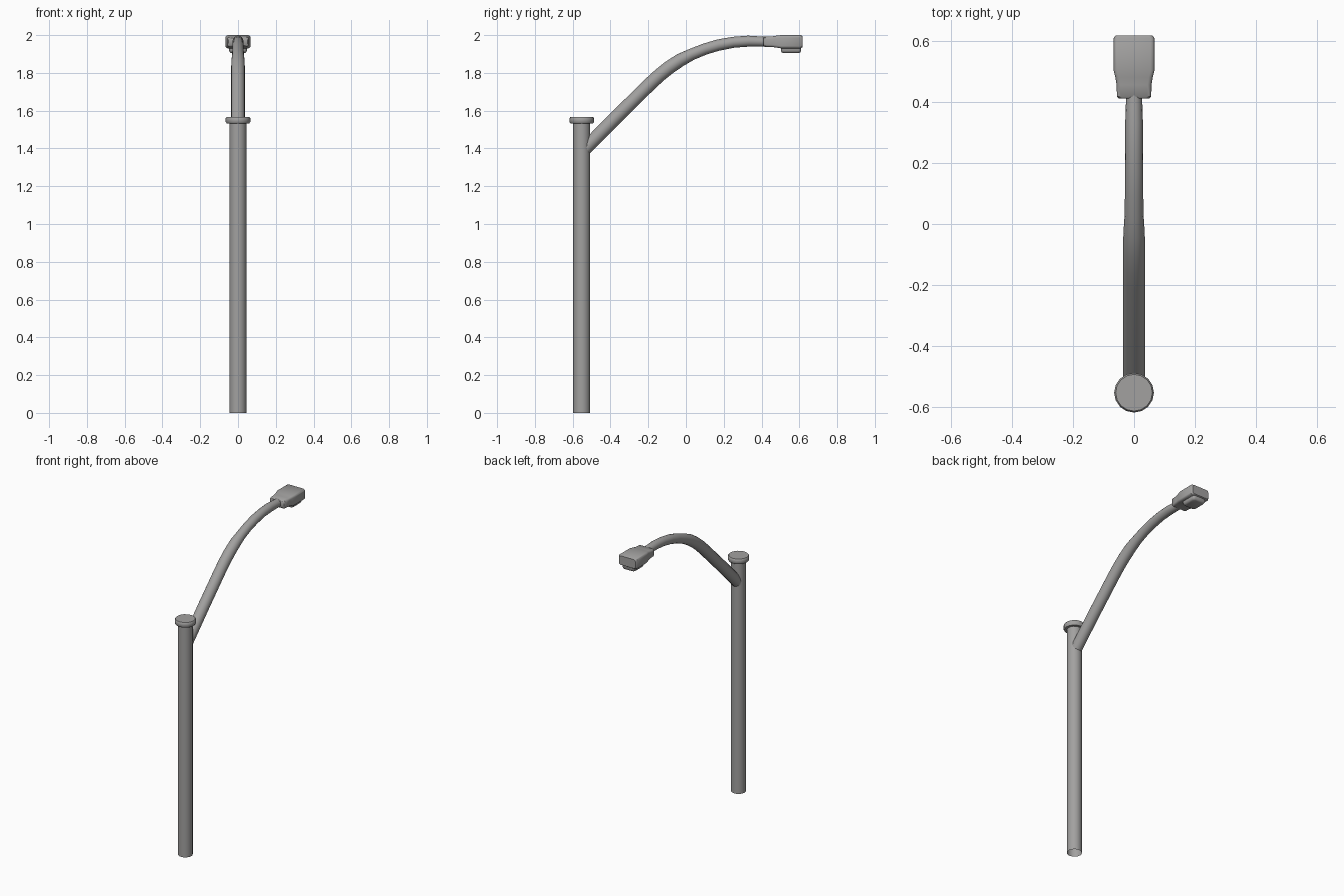
import bpy, bmesh, math
from mathutils import Vector

if "Cube" in bpy.data.objects:
    bpy.data.objects.remove(bpy.data.objects["Cube"])

grey = bpy.data.materials.new("lamp_grey")
grey.diffuse_color = (0.36, 0.355, 0.35, 1)
grey.use_nodes = True
grey.node_tree.nodes["Principled BSDF"].inputs["Base Color"].default_value = grey.diffuse_color


def loft(name, rings, cap_start=True, cap_end=True, angle=40):
    """Skin a list of equal-length point rings into one object."""
    bm = bmesh.new()
    vr = [[bm.verts.new(p) for p in ring] for ring in rings]
    n = len(vr[0])
    for a, b in zip(vr, vr[1:]):
        for i in range(n):
            j = (i + 1) % n
            bm.faces.new((a[i], a[j], b[j], b[i]))
    if cap_start:
        bm.faces.new(vr[0][::-1])
    if cap_end:
        bm.faces.new(vr[-1])
    bmesh.ops.recalc_face_normals(bm, faces=bm.faces)
    me = bpy.data.meshes.new(name)
    bm.to_mesh(me)
    bm.free()
    me.materials.append(grey)
    ob = bpy.data.objects.new(name, me)
    bpy.context.collection.objects.link(ob)
    bpy.ops.object.select_all(action='DESELECT')
    ob.select_set(True)
    bpy.context.view_layer.objects.active = ob
    bpy.ops.object.shade_smooth_by_angle(angle=math.radians(angle))
    return ob


def circle(c, r, u, v, n=16):
    return [c + u * r * math.cos(t) + v * r * math.sin(t)
            for t in (2 * math.pi * i / n for i in range(n))]


def rounded_rect(hw, hh, r, seg=3):
    pts = []
    for k, (sx, sy) in enumerate([(1, 1), (-1, 1), (-1, -1), (1, -1)]):
        for i in range(seg + 1):
            t = math.pi / 2 * (k + i / seg)
            pts.append((sx * (hw - r) + r * math.cos(t),
                        sy * (hh - r) + r * math.sin(t)))
    return pts


X, Y, Z = Vector((1, 0, 0)), Vector((0, 1, 0)), Vector((0, 0, 1))
POLE_Y = -0.552

# Upright pole, open at the foot
loft("pole", [circle(Vector((0, POLE_Y, z)), 0.045, X, Y) for z in (0, 1.545)],
     cap_start=False)

# Rounded cap on the pole
cap = [(0.045, 1.533), (0.060, 1.533), (0.065, 1.540), (0.065, 1.560), (0.060, 1.567)]
loft("pole_cap", [circle(Vector((0, POLE_Y, z)), r, X, Y) for r, z in cap])

# Curved arm: y, z, radius
path = [(-0.545, 1.388, .036), (-0.37, 1.565, .036), (-0.19, 1.742, .036),
        (-0.14, 1.788, .036), (-0.09, 1.828, .036), (-0.03, 1.868, .035),
        (0.03, 1.898, .031), (0.10, 1.926, .030), (0.17, 1.947, .030),
        (0.25, 1.962, .029), (0.33, 1.968, .029), (0.39, 1.966, .027),
        (0.43, 1.965, .026)]
centres = [Vector((0, y, z)) for y, z, r in path]
rings = []
for i, (y, z, r) in enumerate(path):
    d = (centres[min(i + 1, len(path) - 1)] - centres[max(i - 1, 0)]).normalized()
    rings.append(circle(centres[i], r, X, d.cross(X)))
loft("arm", rings)

# Lamp head: y, half width, bottom, top
head = [(0.410, .050, 1.945, 1.985), (0.417, .056, 1.938, 1.991),
        (0.455, .057, 1.937, 1.993), (0.480, .061, 1.934, 1.997),
        (0.503, .067, 1.930, 2.000), (0.608, .067, 1.930, 2.000),
        (0.617, .060, 1.936, 1.995)]
loft("lamp_head", [[(x, y, (a + b) / 2 + z)
                    for x, z in rounded_rect(w, (b - a) / 2, 0.013)]
                   for y, w, a, b in head])

# Lens under the head: z, half width, half length
lens = [(1.940, .047, .054), (1.918, .047, .054), (1.909, .043, .050),
        (1.905, .036, .043)]
loft("lamp_lens", [[(x, 0.556 + y, z) for x, y in rounded_rect(w, l, 0.015)]
                   for z, w, l in lens])
